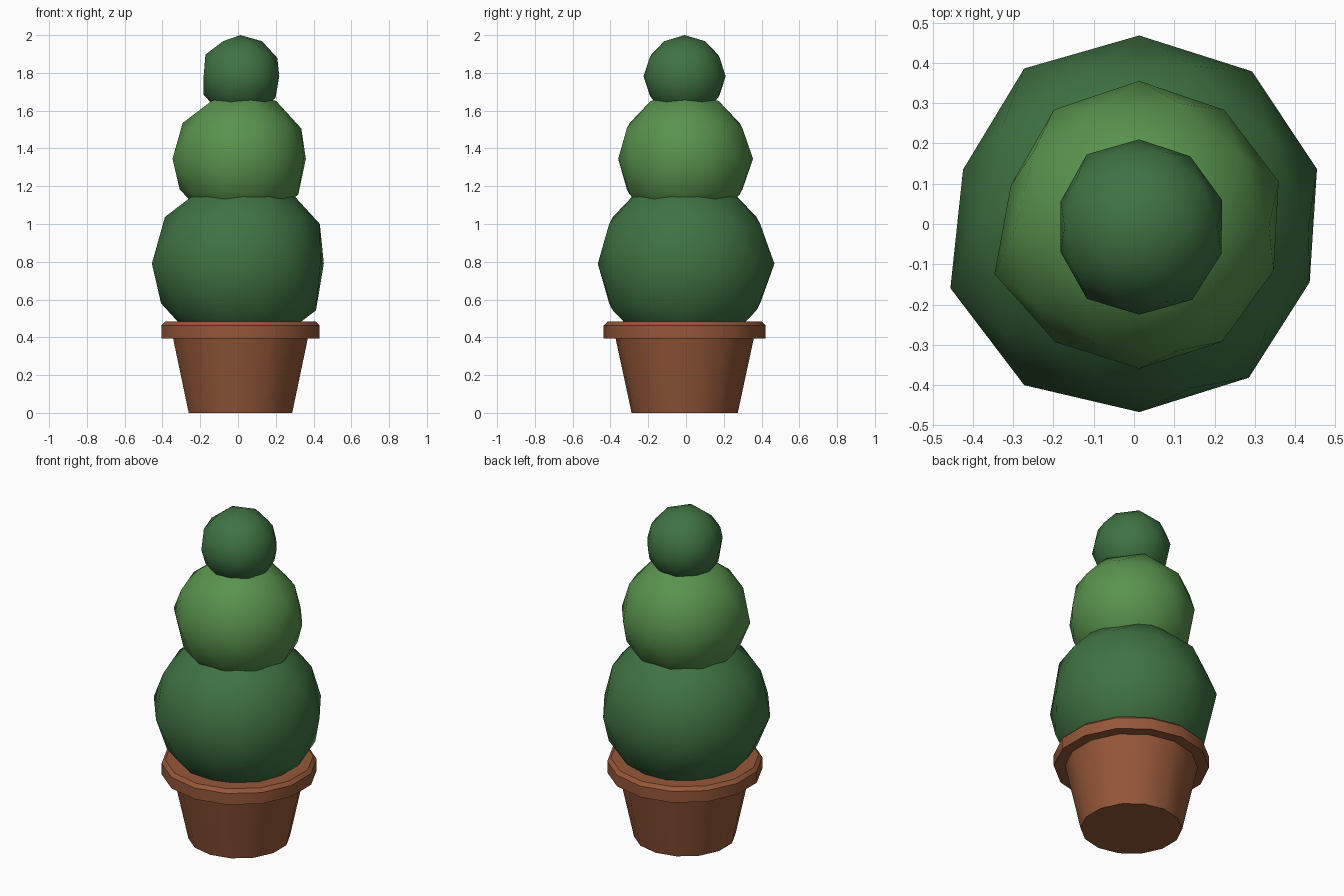
import bpy, bmesh, math

if "Cube" in bpy.data.objects:
    bpy.data.objects.remove(bpy.data.objects["Cube"])

CX, CY = 0.013, -0.007


def material(name, color):
    m = bpy.data.materials.new(name)
    m.diffuse_color = (*color, 1)
    m.use_nodes = True
    m.node_tree.nodes["Principled BSDF"].inputs["Base Color"].default_value = m.diffuse_color
    return m


dark_green = material("dark_foliage", (0.05, 0.17, 0.055))
light_green = material("light_foliage", (0.10, 0.29, 0.075))
clay = material("clay", (0.30, 0.095, 0.04))


def finish(name, bm, mat, z, angle):
    mesh = bpy.data.meshes.new(name)
    bmesh.ops.recalc_face_normals(bm, faces=bm.faces)
    bm.to_mesh(mesh)
    bm.free()
    mesh.materials.append(mat)
    ob = bpy.data.objects.new(name, mesh)
    ob.location = (CX, CY, z)
    bpy.context.collection.objects.link(ob)
    bpy.ops.object.select_all(action='DESELECT')
    ob.select_set(True)
    bpy.context.view_layer.objects.active = ob
    bpy.ops.object.shade_smooth_by_angle(angle=math.radians(angle))


def lathe(name, profile, mat, sides=14):
    """Closed turned shape from (radius, z) rings, capped at both ends."""
    bm = bmesh.new()
    rings = []
    for r, z in profile:
        rings.append([bm.verts.new((r * math.sin(2 * math.pi * i / sides),
                                    r * math.cos(2 * math.pi * i / sides), z))
                      for i in range(sides)])
    for a, b in zip(rings, rings[1:]):
        for i in range(sides):
            j = (i + 1) % sides
            bm.faces.new((a[i], a[j], b[j], b[i]))
    bm.faces.new(rings[0])
    bm.faces.new(rings[-1])
    finish(name, bm, mat, 0, 32)


def bush(name, radius, z, waist, mat):
    """Clipped ball; waist lists the uneven radii around its equator."""
    bm = bmesh.new()
    bmesh.ops.create_icosphere(bm, subdivisions=2, radius=radius)
    for v in bm.verts:
        if abs(v.co.z) < radius * 0.05:
            turn = math.degrees(math.atan2(v.co.y, v.co.x)) % 360
            v.co *= waist[round((turn - 18) / 36) % 10] / radius
    finish(name, bm, mat, z, 60)


# Terracotta pot and its chamfered rim
lathe("pot", [(0.281, 0), (0.367, 0.40)], clay)
lathe("pot_rim", [(0.36, 0.395), (0.429, 0.395), (0.429, 0.463),
                  (0.409, 0.483), (0.33, 0.483)], clay)

# Three stacked topiary balls
bush("lower_bush", 0.47, 0.79,
     [.464, .477, .475, .486, .46, .493, .486, .46, .463, .445], dark_green)
bush("middle_bush", 0.36, 1.345,
     [.364, .359, .362, .36, .335, .378, .354, .352, .352, .351], light_green)
bush("top_bush", 0.218, 1.782,
     [.216, .216, .217, .222, .205, .205, .221, .218, .224, .215], dark_green)
